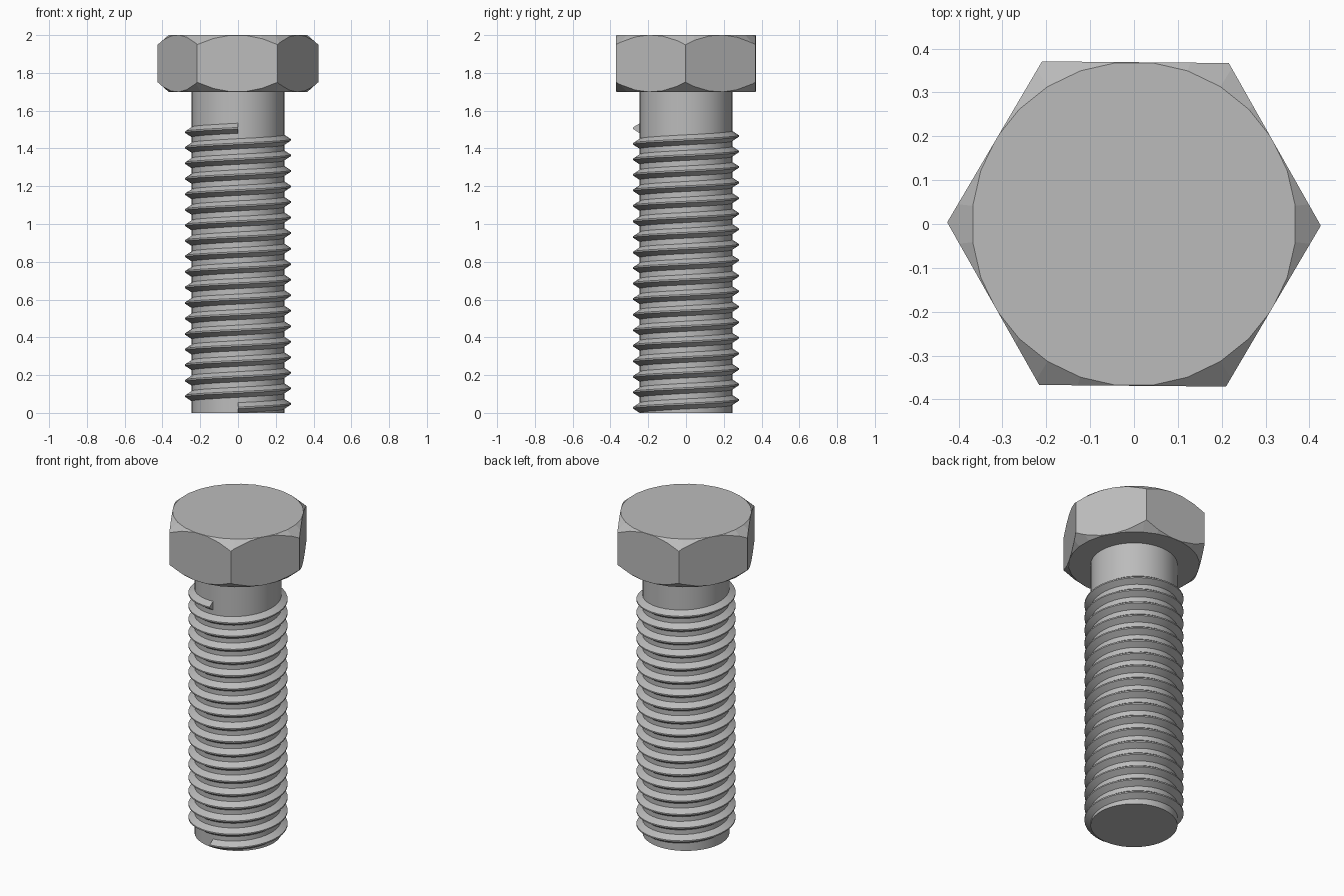
import bpy
import bmesh
from math import cos, sin, pi, radians

SIDES = 28
SHAFT_R, CREST_R = 0.245, 0.28
TURNS, START_Z, END_Z = 18, 0.027, 1.507

old = bpy.data.objects.get("Cube")
if old:
    bpy.data.objects.remove(old, do_unlink=True)

steel = bpy.data.materials.new("steel_grey")
steel.use_nodes = True
steel.diffuse_color = (0.5, 0.5, 0.5, 1)
steel.node_tree.nodes["Principled BSDF"].inputs["Base Color"].default_value = (0.5, 0.5, 0.5, 1)


def finish(name, bm, smooth=None):
    """Turn a bmesh into a grey object, optionally smooth by angle."""
    bmesh.ops.recalc_face_normals(bm, faces=bm.faces)
    mesh = bpy.data.meshes.new(name)
    bm.to_mesh(mesh)
    bm.free()
    mesh.materials.append(steel)
    obj = bpy.data.objects.new(name, mesh)
    bpy.context.collection.objects.link(obj)
    if smooth:
        bpy.ops.object.select_all(action="DESELECT")
        obj.select_set(True)
        bpy.context.view_layer.objects.active = obj
        bpy.ops.object.shade_smooth_by_angle(angle=radians(smooth))
    return obj


def bridge(bm, a, b):
    for i in range(len(a)):
        j = (i + 1) % len(a)
        bm.faces.new((a[i], a[j], b[j], b[i]))


def turned(name, profile, sides, turn=0.0, smooth=None):
    """Stack rings of (radius, height) into a closed solid."""
    bm = bmesh.new()
    rings = []
    for r, z in profile:
        angles = [turn + 2 * pi * i / sides for i in range(sides)]
        rings.append([bm.verts.new((r * cos(a), r * sin(a), z)) for a in angles])
    for a, b in zip(rings, rings[1:]):
        bridge(bm, a, b)
    bm.faces.new(rings[0])
    bm.faces.new(rings[-1])
    return finish(name, bm, smooth)


# Shaft
turned("shaft", [(SHAFT_R, 0), (SHAFT_R, 1.72)], 48, smooth=30)

# Hexagonal head with both rims chamfered by a double cone
head = turned("hex_head", [(0.426, 1.7), (0.426, 2)], 6, turn=radians(-0.5))
cone = turned("chamfer_cutter", [(0.37, 1.695), (0.37, 1.7), (0.45, 1.77),
                                 (0.45, 1.93), (0.37, 2), (0.37, 2.005)], SIDES,
              turn=pi / SIDES)
cone.hide_render = True
cone.hide_set(True)
cut = head.modifiers.new("chamfer", "BOOLEAN")
cut.operation = "INTERSECT"
cut.solver = "EXACT"
cut.object = cone

# Helical thread: a narrow ridge swept up the shaft, capped at both ends
bm = bmesh.new()
ridge = [(SHAFT_R - 0.01, -0.027), (SHAFT_R, -0.027), (CREST_R, -0.004),
         (CREST_R, 0.004), (SHAFT_R, 0.027), (SHAFT_R - 0.01, 0.027)]
steps = TURNS * 36
previous = None
for i in range(steps + 1):
    a = -pi / 2 + 2 * pi * TURNS * i / steps
    z = START_Z + (END_Z - START_Z) * i / steps
    section = [bm.verts.new((r * cos(a), r * sin(a), z + dz)) for r, dz in ridge]
    if previous:
        bridge(bm, previous, section)
    if i in (0, steps):
        bm.faces.new(section)
    previous = section
finish("thread", bm, smooth=25)
